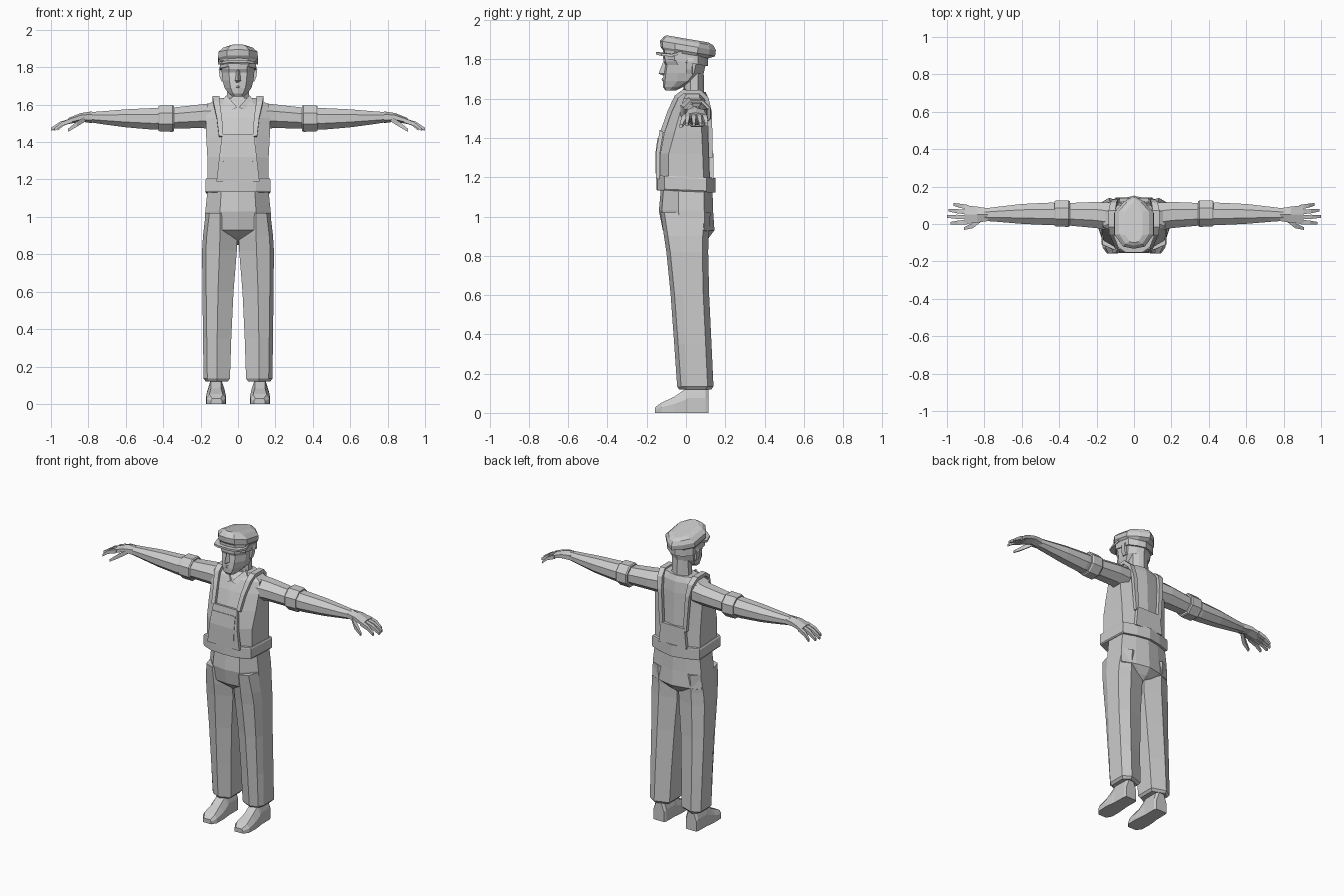
import bpy, bmesh, math
from mathutils import Vector

grey = bpy.data.materials.new("plain_grey")
grey.diffuse_color = (0.6, 0.6, 0.6, 1)


def loft(name, rings, mirror=False):
    """Skin a stack of equal-length point rings and cap both ends."""
    bm = bmesh.new()
    rows = [[bm.verts.new(p) for p in r] for r in rings]
    n = len(rows[0])
    for a, b in zip(rows, rows[1:]):
        for i in range(n):
            j = (i + 1) % n
            bm.faces.new((a[i], a[j], b[j], b[i]))
    bm.faces.new(rows[0][::-1])
    bm.faces.new(rows[-1])
    bmesh.ops.recalc_face_normals(bm, faces=bm.faces[:])
    me = bpy.data.meshes.new(name)
    bm.to_mesh(me)
    bm.free()
    me.materials.append(grey)
    ob = bpy.data.objects.new(name, me)
    bpy.context.collection.objects.link(ob)
    if mirror:
        m = ob.modifiers.new("mirror", "MIRROR")
        m.use_mirror_merge = False
    return ob


def trunk(z, hx, yf, yb, cf=0.05, cb=0.045, tilt=0.0, fx=0.55, bx=0.5):
    """Symmetric ten-point horizontal ring with bevelled corners."""
    half = [(0, yf), (fx * hx, yf + 0.15 * cf), (hx, yf + cf),
            (hx, yb - cb), (bx * hx, yb - 0.35 * cb), (0, yb)]
    pts = half + [(-x, y) for x, y in half[4:0:-1]]
    return [(x, y, z - tilt * y) for x, y in pts]


def limb(x, y, z, ry, rz, n=8):
    """Ring in the yz plane, for arms and fingers."""
    s = 1 / math.cos(math.pi / n)
    return [(x, y + s * ry * math.cos(math.tau * (i + .5) / n),
             z + s * rz * math.sin(math.tau * (i + .5) / n)) for i in range(n)]


def strip(name, path, t, mirror=False):
    """Flat band along a path of (x centre, half width, y, z)."""
    rings = []
    for i, (x, w, y, z) in enumerate(path):
        a, b = path[max(i - 1, 0)], path[min(i + 1, len(path) - 1)]
        d = Vector((b[2] - a[2], b[3] - a[3])).normalized() * t / 2
        ny, nz = -d.y, d.x
        rings.append([(x - w, y + ny, z + nz), (x + w, y + ny, z + nz),
                      (x + w, y - ny, z - nz), (x - w, y - ny, z - nz)])
    return loft(name, rings, mirror)


# Torso, belt and hips
loft("torso", [trunk(*r) for r in [
    (1.18, .163, -.138, .135), (1.32, .164, -.138, .13), (1.43, .17, -.118, .125, .06),
    (1.53, .172, -.085, .122, .055), (1.60, .165, -.052, .115, .04),
    (1.635, .105, -.02, .10, .03, .03)]])
loft("belt", [trunk(z, hx, -.15, .15, .04, .045, .04) for z, hx in
              [(1.128, .168), (1.135, .173), (1.195, .173), (1.203, .168)]])
loft("hips", [trunk(*r) for r in [
    (1.14, .163, -.128, .135, .09), (1.03, .175, -.138, .138, .1),
    (.93, .178, -.118, .145, .09, .05), (.89, .09, -.07, .115, .04),
    (.85, .03, -.02, .06, .02, .02)]])

# Trouser legs
legs = []
for z, x0, x1, yf, yb, c in [
        (1.02, .02, .173, -.13, .125, .09), (.90, .006, .187, -.112, .115, .08),
        (.82, .006, .192, -.10, .113, .08), (.60, .024, .19, -.078, .118, .065),
        (.35, .036, .187, -.06, .13, .055), (.135, .043, .184, -.045, .14, .045),
        (.12, .055, .172, -.035, .13, .04)]:
    m = (x0 + x1) / 2
    legs.append([(x0, yf + c * .7, z), (m, yf, z), (x1 - .02, yf + .02, z), (x1, yf + c, z),
                 (x1, yb - .03, z), (m + .02, yb, z), (x0, yb - .03, z)])
loft("trouser_leg", legs, True)

# Shoes
shoe = []
for y, x0, x1, zt, cut in [
        (-.157, .085, .145, .028, .008), (-.125, .066, .168, .052, .015),
        (-.06, .065, .17, .082, .025), (-.005, .07, .165, .12, .02),
        (.01, .072, .162, .14, .02), (.10, .072, .16, .14, .02), (.115, .08, .155, .12, .02)]:
    shoe.append([(x0, y, 0), (x1, y, 0), (x1, y, zt * .55), (x1 - cut, y, zt),
                 (x0 + cut, y, zt), (x0, y, zt * .55)])
loft("shoe", shoe, True)

# Arms with rolled sleeve cuffs
loft("arm", [limb(*r) for r in [
    (.12, .038, 1.54, .075, .07), (.20, .048, 1.538, .07, .063),
    (.35, .052, 1.528, .06, .056), (.45, .054, 1.524, .06, .058),
    (.60, .054, 1.527, .053, .048), (.72, .052, 1.53, .041, .035),
    (.80, .05, 1.533, .033, .026)]], True)
loft("sleeve_cuff", [limb(x, .056, 1.526, r, r) for x, r in
                     [(.343, .066), (.35, .071), (.418, .07), (.425, .065)]], True)

# Hands: palm, four fingers, thumb
loft("palm", [limb(*r, n=6) for r in [
    (.78, .05, 1.533, .034, .027), (.84, .05, 1.532, .043, .02),
    (.905, .05, 1.513, .05, .014)]], True)
for i, (y0, y1, x1) in enumerate([(.09, .105, .965), (.063, .074, .993),
                                  (.037, .04, 1.0), (.011, .004, .98)]):
    xm, ym = (.89 + x1) / 2 + .005, (y0 + y1) / 2
    loft("finger_%d" % (i + 1), [limb(.885, y0, 1.517, .012, .012, 4),
                                 limb(xm, ym, 1.498, .011, .011, 4),
                                 limb(x1, y1, 1.468, .007, .008, 4)], True)
loft("thumb", [limb(.815, .028, 1.525, .014, .014, 4), limb(.86, -.008, 1.497, .014, .014, 4),
               limb(.91, -.025, 1.462, .007, .008, 4)], True)

# Overall bib, pocket, back panel and shoulder straps
strip("bib", [(0, .115, -.143, 1.19), (0, .10, -.143, 1.32), (0, .085, -.124, 1.44)], .02)
strip("bib_pocket", [(0, .075, -.150, 1.22), (0, .08, -.150, 1.32), (0, .08, -.139, 1.40)], .012)
strip("back_panel", [(0, .10, .13, 1.19), (0, .085, .128, 1.32)], .022)
strip("shoulder_strap", [
    (.09, .012, -.12, 1.43), (.10, .014, -.085, 1.53), (.115, .017, -.048, 1.61),
    (.118, .018, -.015, 1.635), (.118, .018, .07, 1.635), (.11, .017, .105, 1.60),
    (.10, .014, .121, 1.53), (.085, .012, .126, 1.30)], .022, True)

# Neck and shirt collar
loft("neck", [trunk(z, hx, yf, yb, .035, .03) for z, hx, yf, yb in
              [(1.58, .07, -.03, .1), (1.64, .06, -.012, .092), (1.74, .058, -.01, .09)]])
loft("collar", [[(.062, y, 1.65), (.085, y - .01, 1.622), (.035, y - .055, 1.572),
                 (.004, y - .06, 1.585)] for y in (.0, -.014)], True)

# Head
loft("head", [trunk(*r) for r in [
    (1.643, .03, -.105, -.05, .02, .02), (1.66, .05, -.117, -.015, .05, .02),
    (1.69, .072, -.118, .05, .075, .04), (1.73, .083, -.113, .09, .07, .05),
    (1.772, .087, -.106, .10, .065, .05), (1.79, .089, -.115, .10, .065, .05),
    (1.84, .09, -.115, .10, .06, .05)]])
loft("nose", [[(-w, -.105, z), (0, y, z), (w, -.105, z)] for z, w, y in
              [(1.718, .012, -.115), (1.728, .018, -.14), (1.745, .014, -.133),
               (1.785, .009, -.117)]])
loft("lips", [[(-w, -.105, z), (0, y, z), (w, -.105, z)] for z, w, y in
              [(1.688, .018, -.117), (1.695, .025, -.124), (1.705, .022, -.122)]])
loft("ear", [[(.078, .0, z), (x, y, z), (x, y + .03, z), (.078, .035, z)] for z, x, y in
             [(1.725, .088, .0), (1.75, .098, .0), (1.79, .103, .005), (1.81, .095, .01)]], True)

# Cap: band, puffed crown and brim, tipped back
loft("cap_band", [trunk(z, .096, -.118, .112, .06, .05, .17) for z in (1.785, 1.845)])
loft("cap_crown", [trunk(*r, tilt=.17) for r in [
    (1.825, .094, -.115, .115, .06, .06), (1.842, .106, -.13, .148, .075, .09),
    (1.872, .105, -.132, .152, .075, .09), (1.895, .08, -.115, .14, .06, .07),
    (1.906, .045, -.10, .115, .04, .05)]])
brim = [(.102, -.02, 1.83), (.106, -.07, 1.815), (.085, -.125, 1.818), (.045, -.152, 1.826)]
brim += [(-x, y, z) for x, y, z in reversed(brim)]
loft("cap_brim", [[(x, y, z + dz) for x, y, z in brim] for dz in (0, .013)])
